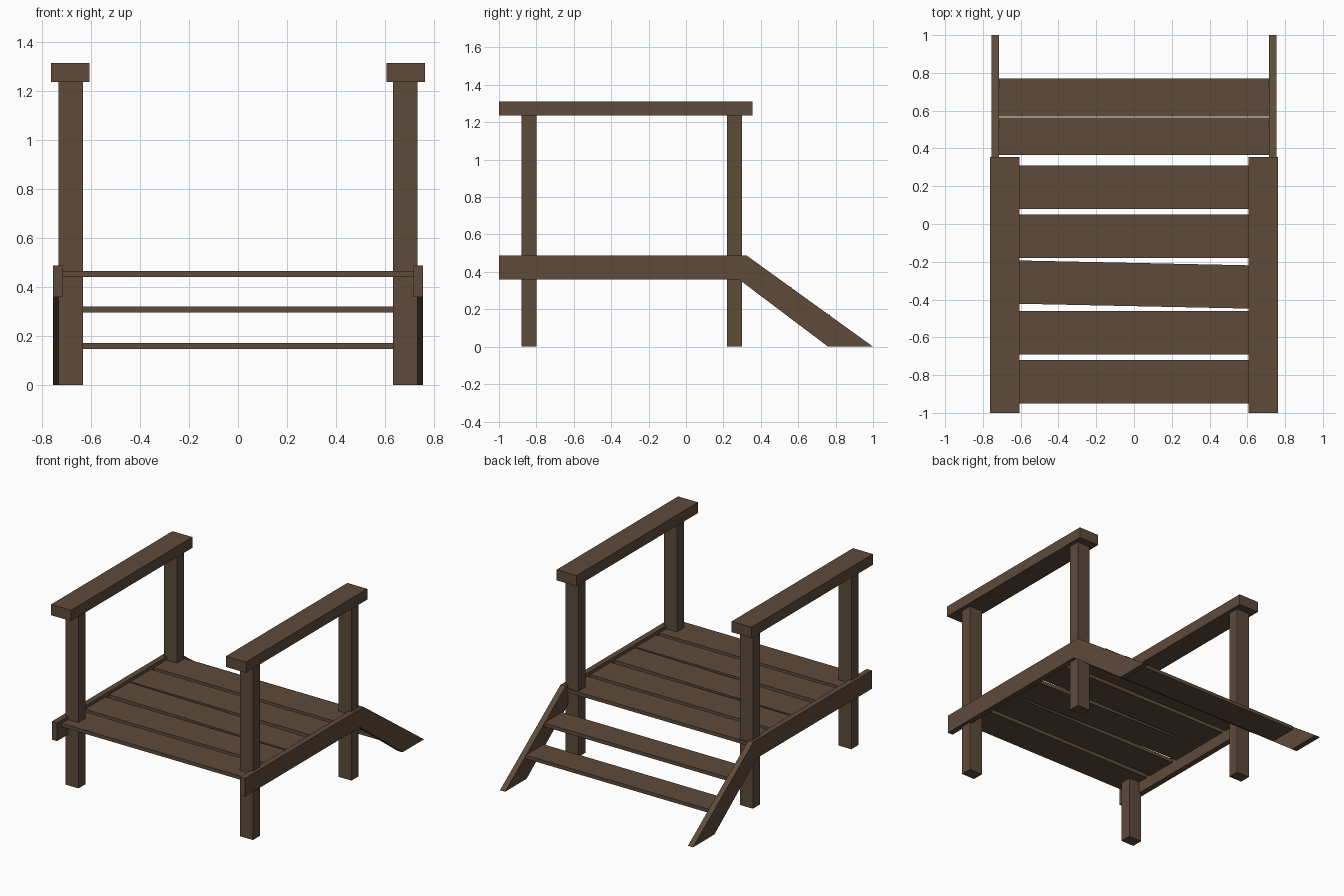
import bpy, bmesh, math

if "Cube" in bpy.data.objects:
    bpy.data.objects.remove(bpy.data.objects["Cube"])

wood = bpy.data.materials.new("dark brown wood")
wood.diffuse_color = (0.11, 0.07, 0.042, 1)
wood.use_nodes = True
wood.node_tree.nodes["Principled BSDF"].inputs["Base Color"].default_value = wood.diffuse_color


def finish(name, bm):
    bmesh.ops.recalc_face_normals(bm, faces=bm.faces[:])
    mesh = bpy.data.meshes.new(name)
    bm.to_mesh(mesh)
    bm.free()
    mesh.materials.append(wood)
    obj = bpy.data.objects.new(name, mesh)
    bpy.context.collection.objects.link(obj)
    return obj


def box(name, x, y, z, turn=0.0):
    """Box from (min, max) ranges, turned about its own vertical axis."""
    bm = bmesh.new()
    bmesh.ops.create_cube(bm, size=1)
    bmesh.ops.scale(bm, verts=bm.verts, vec=(x[1] - x[0], y[1] - y[0], z[1] - z[0]))
    obj = finish(name, bm)
    obj.location = (sum(x) / 2, sum(y) / 2, sum(z) / 2)
    obj.rotation_euler.z = turn
    return obj


def side_profile(name, x, points):
    """Extrude a (y, z) outline across an x range."""
    bm = bmesh.new()
    face = bm.faces.new([bm.verts.new((x[0], y, z)) for y, z in points])
    geom = bmesh.ops.extrude_face_region(bm, geom=[face])["geom"]
    verts = [g for g in geom if isinstance(g, bmesh.types.BMVert)]
    bmesh.ops.translate(bm, verts=verts, vec=(x[1] - x[0], 0, 0))
    return finish(name, bm)


for side, s in (("left", -1), ("right", 1)):
    def span(a, b):
        return tuple(sorted((s * a, s * b)))

    # Posts and handrail
    for end, y in (("front", (-0.88, -0.80)), ("back", (0.22, 0.30))):
        box(f"{side}_{end}_post", span(0.632, 0.733), y, (0, 1.236))
    box(f"{side}_handrail", span(0.606, 0.762), (-1.0, 0.356), (1.236, 1.312))

    # Deck beam and sloping stair stringer
    side_profile(f"{side}_deck_beam", span(0.715, 0.755),
                 [(-1, 0.358), (0.285, 0.358), (0.325, 0.487), (-1, 0.487)])
    side_profile(f"{side}_stair_stringer", span(0.715, 0.755),
                 [(0.285, 0.358), (0.76, 0), (1.0, 0), (0.325, 0.487)])

# Deck planks, the middle one slightly crooked
for i, (y, turn) in enumerate([(-0.95, 0), (-0.69, 0), (-0.435, -0.021),
                               (-0.18, 0), (0.08, 0)]):
    box(f"deck_plank_{i + 1}", (-0.717, 0.717), (y, y + 0.229), (0.44, 0.465), turn)

# Stair treads
for i, (y, z) in enumerate([(0.365, 0.295), (0.57, 0.146)]):
    box(f"stair_tread_{i + 1}", (-0.717, 0.717), (y, y + 0.2), (z, z + 0.025))
